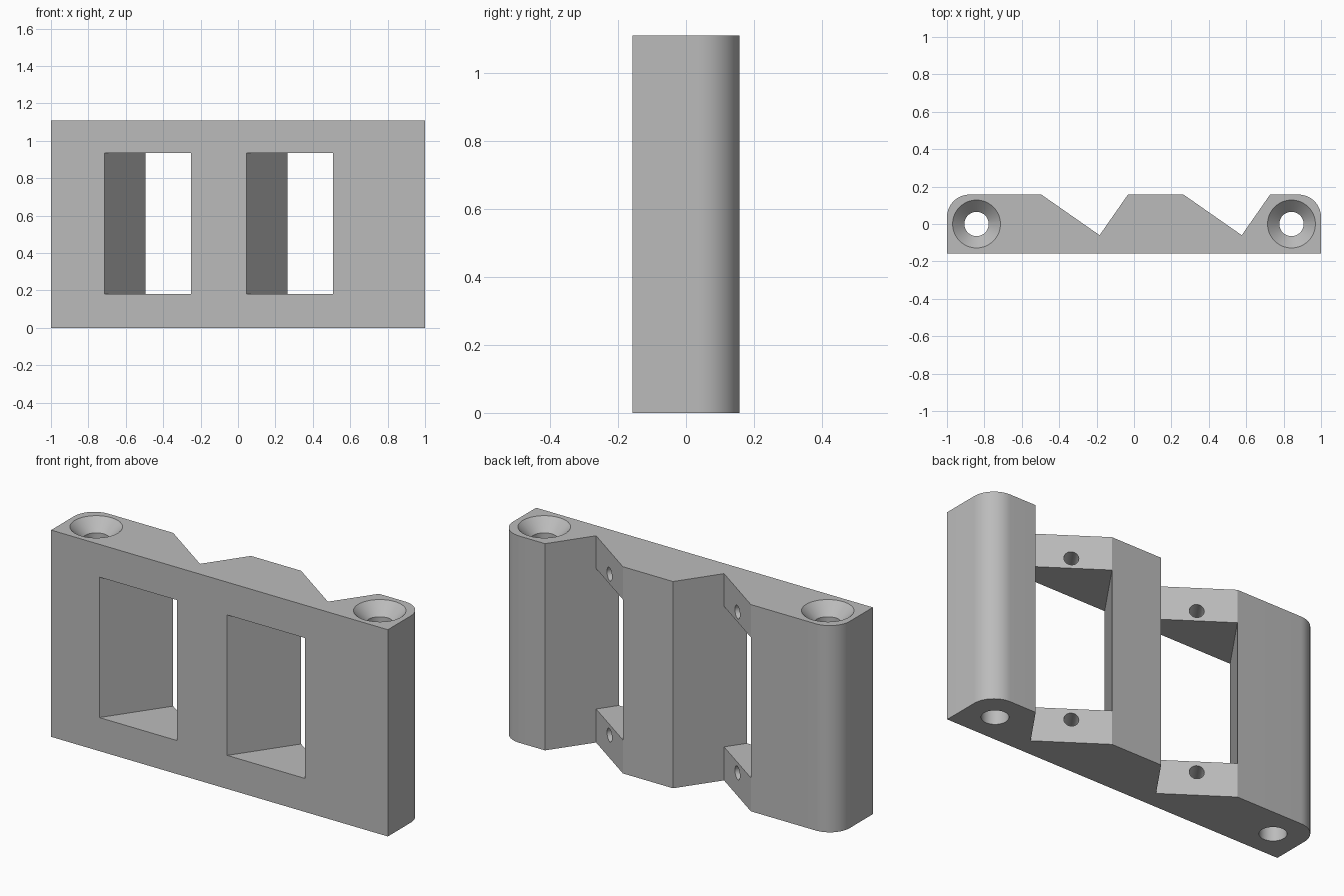
import bpy, bmesh, math
from mathutils import Vector

cube = bpy.data.objects.get("Cube")
if cube:
    bpy.data.objects.remove(cube, do_unlink=True)

HEIGHT, HALF_DEPTH, ROUND = 1.11, 0.157, 0.12
PITCH = 0.76                      # spacing of the two notches
SILL, LINTEL = 0.18, 0.934        # window bottom and top
CORNER = Vector((-0.495, HALF_DEPTH))
VALLEY = Vector((-0.184, -0.06))
slope = (VALLEY - CORNER).normalized()
out = Vector((-slope.y, slope.x))  # outward normal of the notch slope

grey = bpy.data.materials.new("plain grey")
grey.use_nodes = True
grey.diffuse_color = (0.5, 0.5, 0.5, 1)
grey.node_tree.nodes["Principled BSDF"].inputs["Base Color"].default_value = (0.5, 0.5, 0.5, 1)


def make_object(name, bm):
    bmesh.ops.recalc_face_normals(bm, faces=bm.faces)
    mesh = bpy.data.meshes.new(name)
    bm.to_mesh(mesh)
    bm.free()
    mesh.materials.append(grey)
    obj = bpy.data.objects.new(name, mesh)
    bpy.context.collection.objects.link(obj)
    return obj


def prism(name, outline, bottom, top):
    bm = bmesh.new()
    base = bm.faces.new([bm.verts.new((p[0], p[1], bottom)) for p in outline])
    solid = bmesh.ops.extrude_face_region(bm, geom=[base])["geom"]
    moved = [g for g in solid if isinstance(g, bmesh.types.BMVert)]
    bmesh.ops.translate(bm, verts=moved, vec=(0, 0, top - bottom))
    return make_object(name, bm)


def lathe(name, profile, location, axis, steps=48):
    """Closed solid from (radius, height) rings, turned to point along axis."""
    bm = bmesh.new()
    turn = Vector((0, 0, 1)).rotation_difference(Vector(axis))
    rings = []
    for r, h in profile:
        ring = []
        for i in range(steps):
            a = math.tau * i / steps
            point = Vector((r * math.cos(a), r * math.sin(a), h))
            ring.append(bm.verts.new(turn @ point + Vector(location)))
        rings.append(ring)
    for low, high in zip(rings, rings[1:]):
        for i in range(steps):
            j = (i + 1) % steps
            bm.faces.new((low[i], low[j], high[j], high[i]))
    bm.faces.new(rings[0])
    bm.faces.new(rings[-1])
    return make_object(name, bm)


def rounded_corner(side, start):
    centre = Vector((side * (1 - ROUND), HALF_DEPTH - ROUND))
    angles = [math.radians(start + 90 * i / 16) for i in range(17)]
    return [centre + ROUND * Vector((math.cos(a), math.sin(a))) for a in angles]


# Body: plan outline with two V notches and rounded back corners
outline = [Vector((-1, -HALF_DEPTH)), Vector((1, -HALF_DEPTH))] + rounded_corner(1, 0)
ridge = VALLEY + out * ((HALF_DEPTH - VALLEY.y) / out.y)
for shift in (PITCH, 0):
    outline += [p + Vector((shift, 0)) for p in (ridge, VALLEY, CORNER)]
outline += rounded_corner(-1, 90)
body = prism("mounting_block", outline, 0, HEIGHT)

cutters = []
for shift in (0, PITCH):
    offset = Vector((shift, 0))
    # Slanted window, square to the notch slope
    window = [CORNER - out * 0.6, VALLEY - out * 0.4, VALLEY,
              (CORNER + VALLEY) / 2 + out * 0.1, CORNER + out * 0.08]
    cutters.append(prism("window_cutter", [p + offset for p in window], SILL, LINTEL))
    # Blind screw holes above and below the window
    middle = (CORNER + VALLEY) / 2 + offset
    for z in (0.123, HEIGHT - 0.123):
        cutters.append(lathe("screw_hole_cutter", [(0.035, -0.16), (0.035, 0.05)],
                             (middle.x, middle.y, z), (out.x, out.y, 0), 32))

# Countersunk holes running the full height at both ends
for x in (-0.842, 0.842):
    cutters.append(lathe("countersink_cutter",
                         [(0.065, -0.1), (0.065, HEIGHT - 0.063), (0.128, HEIGHT), (0.148, HEIGHT + 0.02)],
                         (x, 0, 0), (0, 0, 1)))

bpy.context.view_layer.objects.active = body
for cutter in cutters:
    cutter.hide_render = True
    cut = body.modifiers.new("cut", 'BOOLEAN')
    cut.operation, cut.solver, cut.object = 'DIFFERENCE', 'EXACT', cutter
    bpy.ops.object.modifier_apply(modifier=cut.name)
    bpy.data.objects.remove(cutter, do_unlink=True)

bpy.ops.object.select_all(action='DESELECT')
body.select_set(True)
bpy.ops.object.shade_smooth_by_angle(angle=math.radians(25))
